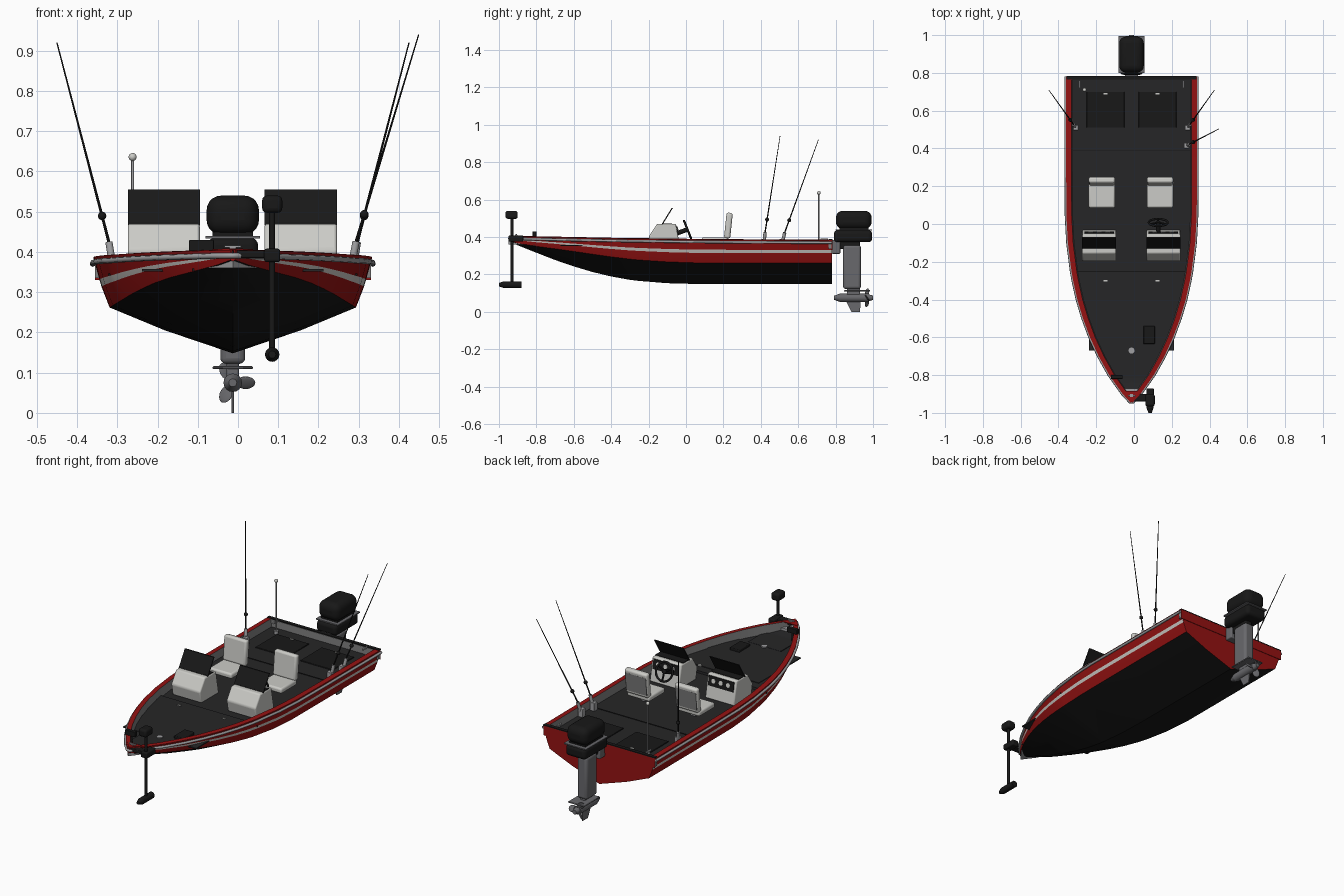
import bpy, bmesh, math
from mathutils import Vector, Matrix

if "Cube" in bpy.data.objects:
    bpy.data.objects.remove(bpy.data.objects["Cube"])

C = -0.013  # boat centre line


def material(name, r, g, b):
    m = bpy.data.materials.new(name)
    m.diffuse_color = (r, g, b, 1)
    m.use_nodes = True
    m.node_tree.nodes["Principled BSDF"].inputs["Base Color"].default_value = m.diffuse_color
    return m


RED = material("hull_red", 0.3, 0.006, 0.006)
BLACK = material("black", 0.009, 0.009, 0.009)
DECK = material("deck_charcoal", 0.019, 0.019, 0.02)
WHITE = material("stripe_white", 0.6, 0.58, 0.55)
SEAT = material("vinyl_light_grey", 0.6, 0.6, 0.57)
LINER = material("liner_grey", 0.22, 0.22, 0.22)
METAL = material("metal_grey", 0.35, 0.35, 0.36)
LEG = material("motor_leg_grey", 0.14, 0.14, 0.15)


def finish(name, bm, mats, bevel=0, segs=3, smooth=True):
    bmesh.ops.recalc_face_normals(bm, faces=bm.faces)
    me = bpy.data.meshes.new(name)
    bm.to_mesh(me)
    bm.free()
    ob = bpy.data.objects.new(name, me)
    bpy.context.collection.objects.link(ob)
    for m in mats:
        me.materials.append(m)
    if bevel:
        md = ob.modifiers.new("bevel", 'BEVEL')
        md.width, md.segments = bevel, segs
    if smooth:
        bpy.ops.object.select_all(action='DESELECT')
        ob.select_set(True)
        bpy.context.view_layer.objects.active = ob
        bpy.ops.object.shade_smooth_by_angle(angle=math.radians(35))
    return ob


def box(name, x, y, z, mat, bevel=0, segs=3, rot=None):
    """Box from (min, max) pairs, optionally turned about its centre."""
    bm = bmesh.new()
    bmesh.ops.create_cube(bm, size=1)
    ctr = Vector([(a + b) / 2 for a, b in (x, y, z)])
    size = Matrix.Diagonal([b - a for a, b in (x, y, z)] + [1])
    bm.transform(Matrix.Translation(ctr) @ (rot or Matrix()) @ size)
    return finish(name, bm, [mat], bevel, segs, bevel > 0)


def rod(name, p, q, r, mat, r2=None, n=16):
    """Round bar or cone between two points."""
    p, q = Vector(p), Vector(q)
    bm = bmesh.new()
    bmesh.ops.create_cone(bm, cap_ends=True, segments=n, radius1=r,
                          radius2=r if r2 is None else r2, depth=(q - p).length)
    bm.transform(Matrix.Translation((p + q) / 2) @ (q - p).to_track_quat('Z', 'Y').to_matrix().to_4x4())
    return finish(name, bm, [mat])


def ball(name, c, r, mat, scale=(1, 1, 1)):
    bm = bmesh.new()
    bmesh.ops.create_uvsphere(bm, u_segments=20, v_segments=12, radius=r)
    bm.transform(Matrix.Translation(c) @ Matrix.Diagonal((*scale, 1)))
    return finish(name, bm, [mat])


def prism(name, pts, vec, mat, bevel=0):
    """Flat outline pushed along a vector."""
    bm = bmesh.new()
    f = bm.faces.new([bm.verts.new(p) for p in pts])
    r = bmesh.ops.extrude_face_region(bm, geom=[f])
    bmesh.ops.translate(bm, vec=vec, verts=[v for v in r['geom'] if isinstance(v, bmesh.types.BMVert)])
    return finish(name, bm, [mat], bevel, 3, bevel > 0)


# Hull stations: y, half beam, keel height, chine height, sheer height
ST = [(-.945, .006, .375, .380, .405), (-.9, .047, .356, .367, .404), (-.8, .118, .316, .350, .402),
      (-.7, .174, .277, .337, .400), (-.6, .220, .243, .323, .398), (-.5, .257, .213, .308, .396),
      (-.4, .287, .189, .294, .394), (-.3, .309, .171, .282, .392), (-.25, .318, .165, .277, .392),
      (-.249, .318, .165, .277, .392), (-.1, .337, .153, .267, .390), (.05, .345, .149, .262, .388),
      (.3, .346, .148, .262, .386), (.78, .346, .148, .262, .384)]


def half_section(y, w, zk, zc, zg):
    wc = w * .885
    side = [(wc + (w - wc) * f ** .8, zc + (zg - zc) * f) for f in (0, .42, .56, 1)]
    zd = max(.355 if y <= -.25 else .343, zk + .012)
    return [(0, zk), (wc * .55, zk + (zc - zk) * .5)] + side + [
        (max(w - .028, .002), zg + .002), (max(w - .032, .0015), zd), (0, zd)]


# Hull with bottom, sides, stripe, gunwale, liner and deck
bm = bmesh.new()
BANDS = [0, 0, 1, 2, 1, 1, 3, 4]
rings = []
for s in ST:
    h = half_section(*s)
    right = [bm.verts.new((C + x, s[0], z)) for x, z in h]
    left = [right[0]] + [bm.verts.new((C - x, s[0], z)) for x, z in h[1:-1]] + [right[-1]]
    rings.append((right, left))
for a, b in zip(rings, rings[1:]):
    for side in (0, 1):
        for i, band in enumerate(BANDS):
            f = bm.faces.new((a[side][i], a[side][i + 1], b[side][i + 1], b[side][i]))
            f.material_index = band
for right, left in (rings[0], rings[-1]):
    f = bm.faces.new(right + left[-2:0:-1])
    f.material_index = 1
finish("hull", bm, [BLACK, RED, WHITE, LINER, DECK])

# Transom wall above the deck
box("transom_wall", (C - .343, C + .343), (.762, .779), (.335, .383), LINER)
box("transom_skin", (C - .343, C + .343), (.779, .783), (.33, .383), RED)
box("transom_cap", (C - .344, C + .344), (.764, .784), (.383, .388), BLACK)

# Rub rail around the sheer
cu = bpy.data.curves.new("rub_rail", 'CURVE')
cu.dimensions, cu.bevel_depth, cu.bevel_resolution, cu.use_fill_caps = '3D', .007, 2, True
path = [(C + s * (t[1] + .002), t[0], t[4] - .014) for s, seq in ((-1, ST[::-1]), (1, ST)) for t in seq]
sp = cu.splines.new('POLY')
sp.points.add(len(path) - 1)
for p, co in zip(sp.points, path):
    p.co = (*co, 1)
cu.materials.append(METAL)
bpy.context.collection.objects.link(bpy.data.objects.new("rub_rail", cu))

# Bow plate, deck plates, hatches and latches
prism("bow_plate", [(C - .06, -.87, .36), (C + .06, -.87, .36), (C, -.95, .36)], (0, 0, .018), METAL)
box("bow_deck_plate", (C - .225, C + .225), (-.67, -.3), (.352, .358), DECK)
box("bow_step_plate", (C - .1, C + .1), (-.815, -.67), (.353, .359), DECK)
prism("bow_cap", [(C - .05, -.885, .403), (C + .05, -.885, .403), (C, -.945, .405)], (0, 0, .004), RED)
box("cleat", (C - .02, C + .02), (-.912, -.904), (.411, .416), METAL)
box("cleat_base", (C - .008, C + .008), (-.915, -.90), (.404, .412), METAL)
for s in (-1, 1):
    xm = C + s * .138
    box("rear_hatch", (xm - .1, xm + .1), (.51, .70), (.341, .347), BLACK, .002, 1)
    box("rear_latch", (xm - .01, xm + .01), (.685, .693), (.345, .35), SEAT)
    box("front_latch", (xm - .01, xm + .01), (-.305, -.297), (.355, .361), SEAT)
    box("stern_cleat", (C + s * .275 - .004, C + s * .275 + .004), (.72, .76), (.384, .392), METAL)
for y in (.39, -.252):
    box("deck_seam", (C - .31, C + .31), (y - .002, y + .002), (.341, .346), BLACK)
rod("pedestal_socket", (C, -.67, .35), (C, -.67, .364), .016, METAL)
box("foot_pedal", (.05, .11), (-.635, -.54), (.355, .372), BLACK, .004)
box("fish_finder", (-.122, -.06), (-.82, -.80), (.402, .43), BLACK, .003)
rod("fish_finder_post", (-.09, -.81, .355), (-.09, -.81, .405), .006, BLACK)

# Seats and consoles on both sides
tilt = Matrix.Rotation(math.radians(-6), 4, 'X')
for x0, x1 in ((-.24, -.1), (.068, .208)):
    m = (x0 + x1) / 2
    box("seat_cushion", (x0, x1), (.085, .225), (.368, .398), SEAT, .01)
    box("seat_back", (x0, x1), (.21, .243), (.392, .53), SEAT, .011, 3, tilt)
    box("seat_back_strip", (x0 + .005, x1 - .005), (.236, .243), (.405, .51), LINER, .002, 1, tilt)
    rod("seat_post", (m, .16, .34), (m, .16, .37), .025, METAL)
for x0, x1 in ((-.274, -.095), (.066, .246)):
    prism("console", [(x0, -.185, .34), (x0, -.198, .405), (x0, -.155, .47), (x0, -.055, .47), (x0, -.03, .34)],
          (x1 - x0, 0, 0), SEAT, .007)
    prism("windscreen", [(x0, -.132, .466), (x0, -.125, .466), (x0, -.07, .555), (x0, -.077, .555)],
          (x1 - x0, 0, 0), BLACK)
    box("dash_top", (x0 + .004, x1 - .004), (-.128, -.075), (.468, .473), BLACK)
    prism("dash_panel", [(x0 + .012, -.0515, .462), (x1 - .012, -.0515, .462),
                         (x1 - .012, -.0435, .41), (x0 + .012, -.0435, .41)], (0, .004, 0), BLACK)
    for k in (.25, .5, .75):
        gx = x0 + (x1 - x0) * k
        rod("gauge", (gx, -.05, .438), (gx, -.041, .44), .012, SEAT)

# Steering wheel
W = Vector((.128, .008, .44))
turn = Matrix.Rotation(math.radians(-68), 4, 'X')
bpy.ops.mesh.primitive_torus_add(major_radius=.05, minor_radius=.006, major_segments=32, minor_segments=8,
                                 location=W, rotation=(math.radians(-68), 0, 0))
wheel = bpy.context.object
wheel.name = "steering_wheel"
wheel.data.materials.append(BLACK)
bpy.ops.object.shade_smooth_by_angle(angle=1)
for a in (90, 210, 330):
    d = turn @ Vector((math.cos(math.radians(a)), math.sin(math.radians(a)), 0)) * .05
    rod("wheel_spoke", W, W + d, .005, BLACK, n=8)
rod("steering_column", W + Vector((0, .004, .002)), W - Vector((0, .06, .022)), .012, BLACK)

# Fishing rods with holders and reels, stern light
for base, tip in (((-.308, .51, .375), (-.45, .708, .92)), ((.284, .51, .375), (.425, .708, .92)),
                  ((.278, .415, .375), (.449, .503, .94))):
    b, t = Vector(base), Vector(tip)
    rod("fishing_rod", b, t, .004, BLACK, .0016, 8)
    rod("rod_holder", b - Vector((0, 0, .03)), b.lerp(t, .09), .009, METAL)
    ball("reel", b.lerp(t, .21), .0105, BLACK)
    box("holder_foot", (b.x - .014, b.x + .014), (b.y - .014, b.y + .014), (.342, .388), METAL, .003)
rod("stern_light_pole", (-.262, .71, .34), (-.262, .71, .63), .0035, METAL)
rod("stern_light_base", (-.262, .71, .34), (-.262, .71, .36), .012, METAL)
ball("stern_light", (-.262, .71, .636), .01, SEAT)

# Bow trolling motor
T = .085
rod("trolling_shaft", (T, -.93, .145), (T, -.93, .51), .0075, BLACK)
box("trolling_head", (T - .025, T + .025), (-.965, -.9), (.497, .54), BLACK, .012)
rod("trolling_pod", (T, -.975, .145), (T, -.88, .145), .018, BLACK)
rod("trolling_nose", (T, -.975, .145), (T, -1.0, .145), .018, BLACK, .009)
box("trolling_clamp", (T - .02, T + .02), (-.95, -.87), (.375, .408), BLACK, .006)
box("trolling_bracket", (C, T), (-.94, -.9), (.385, .404), BLACK, .004)

# Outboard motor
box("cowl_top", (C - .065, C + .065), (.802, .992), (.443, .54), BLACK, .036, 5)
box("cowl_plate", (C - .068, C + .068), (.80, .995), (.434, .44), LEG)
box("cowl_neck", (C - .05, C + .05), (.82, .975), (.43, .45), BLACK)
box("cowl_base", (C - .063, C + .063), (.79, .995), (.372, .436), BLACK, .02, 4)
box("motor_bracket", (C - .035, C + .035), (.778, .825), (.31, .385), LEG, .006)
box("motor_midsection", (C - .022, C + .022), (.82, .93), (.335, .38), BLACK, .006)
box("motor_leg", (C - .031, C + .031), (.84, .935), (.122, .357), LEG, .014)
box("lower_leg", (C - .015, C + .015), (.86, .93), (.06, .13), LEG, .006)
box("cavitation_plate", (C - .05, C + .05), (.845, .985), (.109, .116), LEG, .002, 1)
rod("gearcase", (C, .825, .075), (C, .975, .075), .023, LEG)
rod("gearcase_nose", (C, .825, .075), (C, .79, .075), .023, LEG, .01)
rod("propeller_hub", (C, .97, .075), (C, 1.0, .075), .02, LEG, .012)
prism("skeg", [(C - .003, .855, .06), (C - .003, .935, .06), (C - .003, .93, 0), (C - .003, .885, 0)],
      (.006, 0, 0), LEG)
for a in (0, 120, 240):
    bm = bmesh.new()
    bmesh.ops.create_uvsphere(bm, u_segments=16, v_segments=8, radius=1)
    bm.transform(Matrix.Translation((C, .968, .075)) @ Matrix.Rotation(math.radians(a), 4, 'Y')
                 @ Matrix.Translation((.032, 0, 0)) @ Matrix.Rotation(math.radians(35), 4, 'X')
                 @ Matrix.Diagonal((.024, .004, .019, 1)))
    finish("propeller_blade", bm, [LEG])
